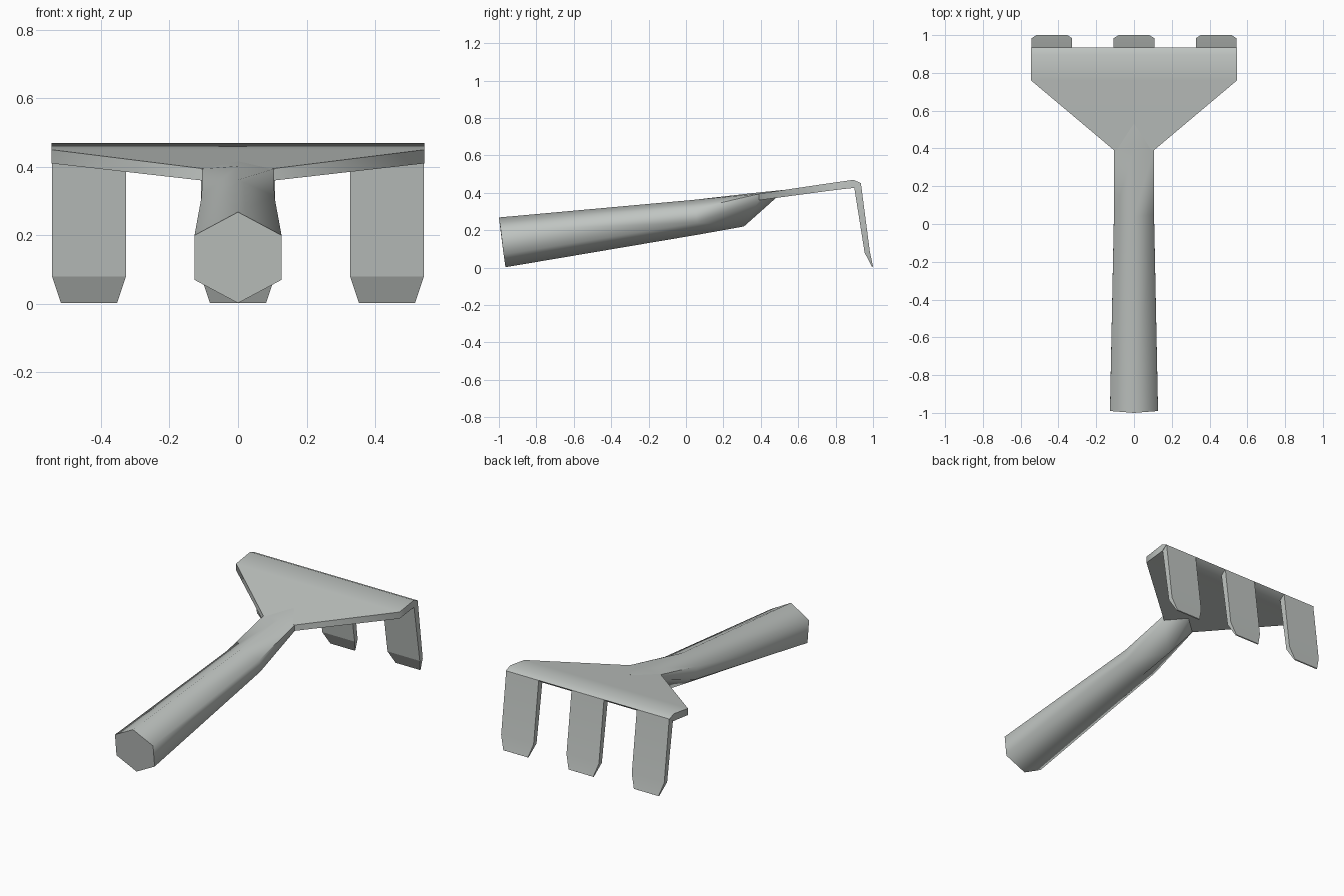
import bpy, bmesh, math

cube = bpy.data.objects.get("Cube")
if cube:
    bpy.data.objects.remove(cube, do_unlink=True)

metal = bpy.data.materials.new("pale grey metal")
metal.use_nodes = True
COLOUR = (0.53, 0.56, 0.54, 1)
metal.diffuse_color = COLOUR
metal.node_tree.nodes["Principled BSDF"].inputs["Base Color"].default_value = COLOUR


def loft(name, rings, angle, tip=None, caps=(True, True)):
    """Skin equal-length rings; tip adds a ridge point beyond the last ring."""
    bm = bmesh.new()
    rows = [[bm.verts.new(p) for p in ring] for ring in rings]
    n = len(rows[0])
    for a, b in zip(rows, rows[1:]):
        for i in range(n):
            j = (i + 1) % n
            bm.faces.new((a[i], a[j], b[j], b[i]))
    if caps[0]:
        bm.faces.new(rows[0][::-1])
    if tip:
        t = bm.verts.new(tip)
        for i in range(n):
            bm.faces.new((rows[-1][i], rows[-1][(i + 1) % n], t))
    elif caps[1]:
        bm.faces.new(rows[-1])
    bmesh.ops.recalc_face_normals(bm, faces=bm.faces)
    mesh = bpy.data.meshes.new(name)
    bm.to_mesh(mesh)
    bm.free()
    mesh.materials.append(metal)
    obj = bpy.data.objects.new(name, mesh)
    bpy.context.collection.objects.link(obj)
    bpy.ops.object.select_all(action='DESELECT')
    obj.select_set(True)
    bpy.context.view_layer.objects.active = obj
    bpy.ops.object.shade_smooth_by_angle(angle=math.radians(angle))
    return obj


def hexagon(w, top, upper, lower, bottom):
    """Point-up hexagon from (y, z) pairs and a half width."""
    return [(0, *top), (w, *upper), (w, *lower), (0, *bottom), (-w, *lower), (-w, *upper)]


def slab(w, top, bottom):
    return [(-w, *top), (w, *top), (w, *bottom), (-w, *bottom)]


# Tapered six-sided handle, flattening into the head
loft("handle", [
    hexagon(0.127, (-1, 0.268), (-0.99, 0.2), (-0.975, 0.07), (-0.965, 0.002)),
    hexagon(0.106, (0.04, 0.362), (0.05, 0.315), (0.06, 0.24), (0.07, 0.177)),
    hexagon(0.105, (0.39, 0.402), (0.39, 0.394), (0.39, 0.36), (0.31, 0.22)),
], 66, tip=(0, 0.53, 0.416))

# Flared head plate with a bent rear lip
loft("head_plate", [
    slab(0.105, (0.39, 0.395), (0.39, 0.36)),
    slab(0.545, (0.76, 0.45), (0.76, 0.41)),
    slab(0.545, (0.895, 0.469), (0.85, 0.421)),
    slab(0.545, (0.935, 0.452), (0.9, 0.426)),
], 60)

# Three downward teeth with tapered, sharpened tips
for label, x in (("right", -0.435), ("middle", 0), ("left", 0.435)):
    tooth = loft(label + "_tooth", [
        slab(0.108, (0.935, 0.452), (0.9, 0.426)),
        slab(0.108, (0.983, 0.085), (0.955, 0.08)),
        slab(0.082, (1, 0.006), (0.995, 0.003)),
    ], 18, caps=(False, True))
    tooth.location.x = x
